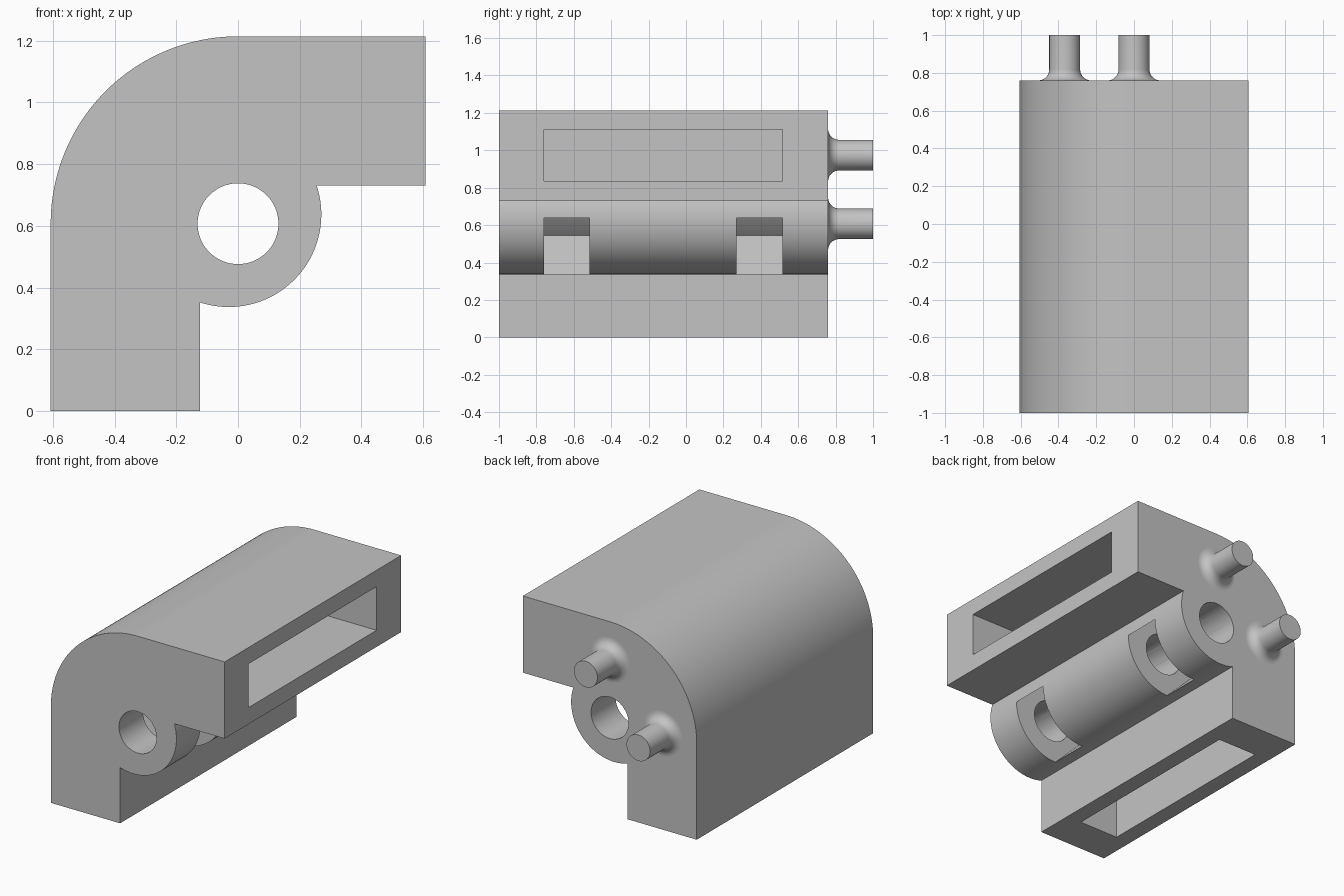
import bpy, bmesh
from math import sin, cos, pi, radians, atan2
from mathutils import Matrix, Vector

if "Cube" in bpy.data.objects:
    bpy.data.objects.remove(bpy.data.objects["Cube"], do_unlink=True)

grey = bpy.data.materials.new("mid_grey")
grey.use_nodes = True
GREY = (0.55, 0.55, 0.55, 1)
grey.diffuse_color = GREY
grey.node_tree.nodes["Principled BSDF"].inputs["Base Color"].default_value = GREY

HALF = 0.607            # half width, also height of the bore axis
FRONT, BACK = -1.0, 0.76


def make_object(name, bm):
    bmesh.ops.recalc_face_normals(bm, faces=bm.faces)
    mesh = bpy.data.meshes.new(name)
    bm.to_mesh(mesh)
    bm.free()
    mesh.materials.append(grey)
    ob = bpy.data.objects.new(name, mesh)
    bpy.context.collection.objects.link(ob)
    return ob


def arc(cx, cz, r, start, end, n):
    return [(cx + r * cos(start + (end - start) * i / n),
             cz + r * sin(start + (end - start) * i / n)) for i in range(n + 1)]


def prism(name, outline, y0, y1):
    """Extrude an x-z outline along y."""
    bm = bmesh.new()
    face = bm.faces.new([bm.verts.new((x, y0, z)) for x, z in outline])
    ext = bmesh.ops.extrude_face_region(bm, geom=[face])
    bmesh.ops.translate(bm, vec=(0, y1 - y0, 0),
                        verts=[v for v in ext["geom"] if isinstance(v, bmesh.types.BMVert)])
    return make_object(name, bm)


def box(x0, x1, z0, z1):
    return [(x0, z0), (x1, z0), (x1, z1), (x0, z1)]


def mirrored(outline):
    """Reflect an outline across the diagonal through the bore axis."""
    return [(HALF - z, HALF - x) for x, z in outline]


def cut(target, cutter):
    cutter.hide_render = True
    mod = target.modifiers.new("cut", "BOOLEAN")
    mod.operation, mod.solver, mod.object = "DIFFERENCE", "EXACT", cutter
    bpy.context.view_layer.objects.active = target
    bpy.ops.object.modifier_apply(modifier=mod.name)
    bpy.data.objects.remove(cutter, do_unlink=True)


def smooth(ob):
    bpy.ops.object.select_all(action="DESELECT")
    ob.select_set(True)
    bpy.context.view_layer.objects.active = ob
    bpy.ops.object.shade_smooth_by_angle(angle=radians(30))


# Corner body: rounded outer corner, two arms, round inner boss
bx, bz, br = -0.03, 0.637, 0.30
arm_z, arm_x = 0.73, -0.123
boss_from = atan2(-(br ** 2 - (arm_x - bx) ** 2) ** 0.5, arm_x - bx)
boss_to = atan2(arm_z - bz, (br ** 2 - (arm_z - bz) ** 2) ** 0.5)
outline = ([(-HALF, 0), (arm_x, 0)]
           + arc(bx, bz, br, boss_from, boss_to, 40)
           + [(HALF, arm_z), (HALF, 2 * HALF)]
           + arc(0, HALF, HALF, pi / 2, pi, 40))
body = prism("corner_body", outline, FRONT, BACK)

# Through bore
cut(body, prism("bore_cutter", arc(0, HALF, 0.131, 0, 2 * pi, 64)[:-1], -1.2, 1.2))

# Long blind pockets in the end of each arm
pocket = box(HALF - 0.45, 0.8, 0.835, 1.11)
for shape in (pocket, mirrored(pocket)):
    cut(body, prism("pocket_cutter", shape, -0.76, 0.515))

# Diagonal slots through the boss, reaching behind the bore
turn = Matrix.Rotation(radians(-45), 2)
slot = []
for u, v in box(-0.123, 0.5, -0.212, 0.212):
    p = turn @ Vector((u, v))
    slot.append((p.x, p.y + HALF))
for y0, y1 in ((-0.76, -0.515), (0.27, 0.515)):
    cut(body, prism("slot_cutter", slot, y0, y1))
smooth(body)


# Back pins with flared roots
def pin(name, x, z, r=0.082, flare=0.058, steps=48):
    profile = [(r + flare - flare * sin(t), BACK + flare - flare * cos(t))
               for t in [pi / 2 * i / 10 for i in range(11)]]
    profile = [(0, BACK - 0.01), (r + flare, BACK - 0.01)] + profile + [(r, 1.0), (0, 1.0)]
    bm = bmesh.new()
    verts = [bm.verts.new((a, b, 0)) for a, b in profile]
    edges = [bm.edges.new(pair) for pair in zip(verts, verts[1:])]
    bmesh.ops.spin(bm, geom=verts + edges, cent=(0, 0, 0), axis=(0, 1, 0),
                   angle=2 * pi, steps=steps)
    bmesh.ops.remove_doubles(bm, verts=bm.verts, dist=1e-4)
    bmesh.ops.translate(bm, vec=(x, 0, z), verts=bm.verts)
    smooth(make_object(name, bm))


pin("upper_pin", 0, HALF + 0.367)
pin("side_pin", -0.367, HALF)
